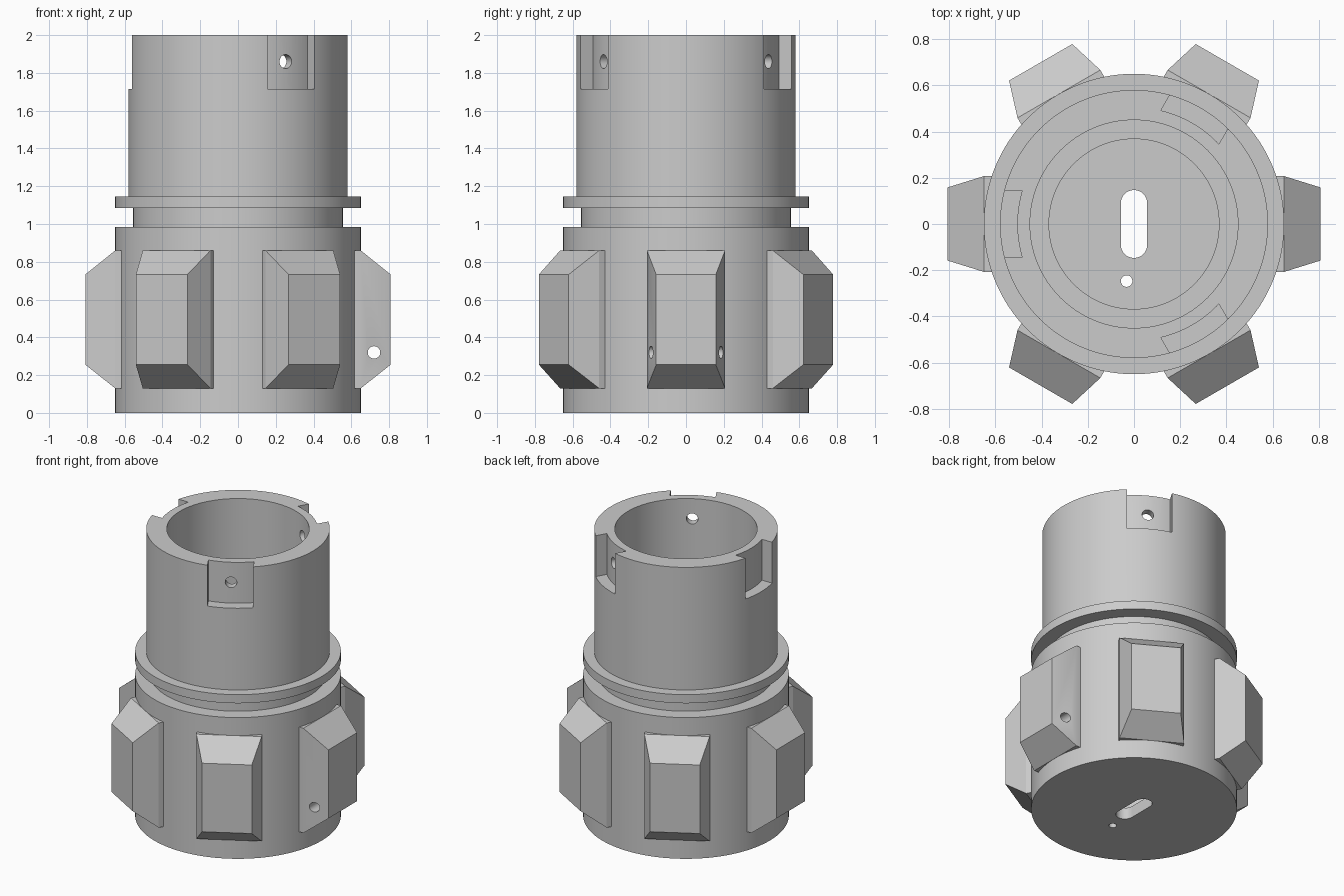
import bpy, bmesh, math
from mathutils import Matrix, Vector

cube = bpy.data.objects.get("Cube")
if cube:
    bpy.data.objects.remove(cube, do_unlink=True)

grey = bpy.data.materials.new("plain grey")
grey.use_nodes = True
colour = (0.6, 0.6, 0.6, 1)
grey.diffuse_color = colour
grey.node_tree.nodes["Principled BSDF"].inputs["Base Color"].default_value = colour


def make(name, bm):
    bmesh.ops.recalc_face_normals(bm, faces=bm.faces)
    mesh = bpy.data.meshes.new(name)
    bm.to_mesh(mesh)
    bm.free()
    obj = bpy.data.objects.new(name, mesh)
    bpy.context.collection.objects.link(obj)
    mesh.materials.append(grey)
    return obj


def lathe(name, profile, steps=128):
    bm = bmesh.new()
    verts = [bm.verts.new((r, 0, z)) for r, z in profile]
    edges = [bm.edges.new(pair) for pair in zip(verts, verts[1:])]
    bmesh.ops.spin(bm, geom=verts + edges, cent=(0, 0, 0), axis=(0, 0, 1),
                   angle=math.tau, steps=steps, use_duplicate=False)
    bmesh.ops.remove_doubles(bm, verts=bm.verts, dist=1e-5)
    return make(name, bm)


def prism(name, outline, z0, z1, matrix=Matrix()):
    bm = bmesh.new()
    face = bm.faces.new([bm.verts.new((x, y, z0)) for x, y in outline])
    new = bmesh.ops.extrude_face_region(bm, geom=[face])["geom"]
    bmesh.ops.translate(bm, verts=[v for v in new if isinstance(v, bmesh.types.BMVert)],
                        vec=(0, 0, z1 - z0))
    bm.transform(matrix)
    return make(name, bm)


def arc(r, start, end, n, centre=(0, 0)):
    return [(centre[0] + r * math.cos(start + (end - start) * i / n),
             centre[1] + r * math.sin(start + (end - start) * i / n)) for i in range(n + 1)]


def circle(r, centre=(0, 0), n=32):
    return arc(r, 0, math.tau, n, centre)[:-1]


def cut(target, cutter):
    cutter.hide_render = True
    mod = target.modifiers.new("cut", "BOOLEAN")
    mod.operation = "DIFFERENCE"
    mod.solver = "EXACT"
    mod.object = cutter
    bpy.context.view_layer.objects.active = target
    bpy.ops.object.modifier_apply(modifier=mod.name)
    bpy.data.objects.remove(cutter, do_unlink=True)


def turn(degrees):
    return Matrix.Rotation(math.radians(degrees), 4, "Z")


# Hollow stepped body with groove, flange and neck
body = lathe("body", [(0, 0), (0.65, 0), (0.65, 0.985), (0.555, 0.985), (0.555, 1.085),
                      (0.65, 1.085), (0.65, 1.145), (0.58, 1.145), (0.58, 2), (0.45, 2),
                      (0.45, 1), (0.368, 1), (0.368, 0.08), (0, 0.08)])

# Rim notches, each with a radial screw hole
half = math.asin(0.145 / 0.505)
notch = arc(0.505, -half, half, 16) + [(0.7, 0.145), (0.7, -0.145)]
along_x = Matrix.Rotation(math.pi / 2, 4, "Y")
for angle in (60, 180, 300):
    cut(body, prism("notch_cutter", notch, 1.715, 2.1, turn(angle)))
    cut(body, prism("screw_cutter", circle(0.037), 0.3, 0.7,
                    turn(angle) @ Matrix.Translation((0, 0, 1.86)) @ along_x))

# Slot and small hole through the floor
slot = (arc(0.057, 0, math.pi, 16, (0, 0.09))
        + arc(0.057, math.pi, math.tau, 16, (0, -0.09)))
cut(body, prism("slot_cutter", slot, -0.1, 0.2))
cut(body, prism("floor_hole_cutter", circle(0.025, (-0.032, -0.247)), -0.1, 0.2))


# Chamfered grip pads round the base
def pad(name, angle):
    bm = bmesh.new()
    rings = []
    for x, w, z0, z1 in ((0.6, 0.207, 0.13, 0.86), (0.65, 0.207, 0.13, 0.86),
                         (0.808, 0.158, 0.255, 0.733)):
        rings.append([bm.verts.new(p) for p in
                      ((x, -w, z0), (x, w, z0), (x, w, z1), (x, -w, z1))])
    for a, b in zip(rings, rings[1:]):
        for i in range(4):
            j = (i + 1) % 4
            bm.faces.new((a[i], a[j], b[j], b[i]))
    bm.faces.new(rings[0])
    bm.faces.new(rings[-1])
    bm.transform(turn(angle))
    return make(name, bm)


pads = [pad(f"grip_pad_{i + 1}", 60 * i) for i in range(6)]

# Cross hole through one pad
across = Matrix.Translation((0.72, 0, 0.32)) @ Matrix.Rotation(math.pi / 2, 4, "X")
cut(pads[0], prism("cord_hole_cutter", circle(0.033), -0.4, 0.4, across))

# Smooth round walls, sharp edges
bpy.ops.object.select_all(action="DESELECT")
for obj in [body, pads[0]]:
    obj.select_set(True)
bpy.context.view_layer.objects.active = body
bpy.ops.object.shade_smooth_by_angle(angle=math.radians(25))
